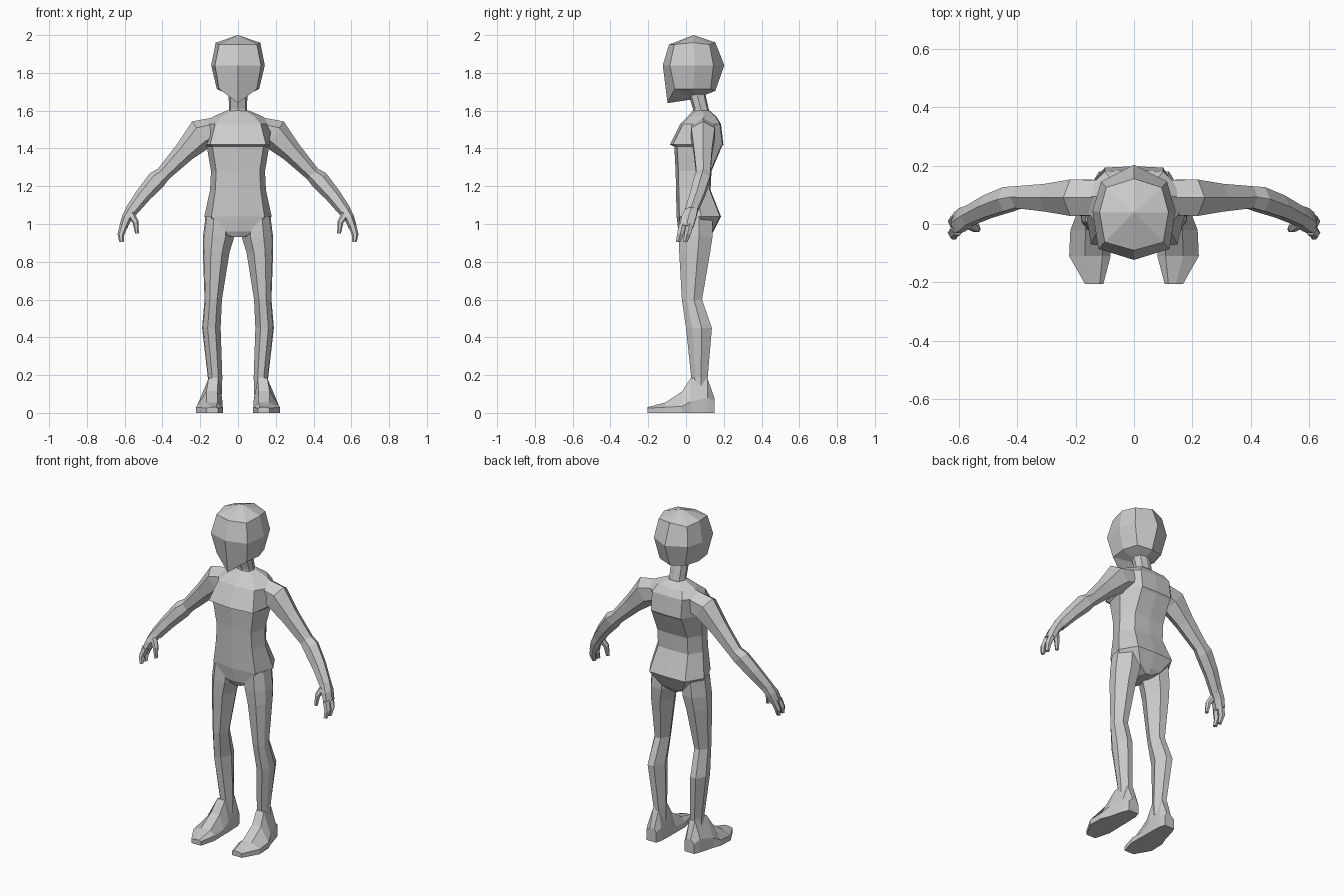
import bpy, bmesh, math
from mathutils import Vector


def loft(name, rings, start=None, end=None, mirror=False):
    """Skin a row of equal-sized point rings; ends close to a point or a flat cap."""
    bm = bmesh.new()
    loops = [[bm.verts.new(p) for p in r] for r in rings]
    n = len(loops[0])
    for a, b in zip(loops, loops[1:]):
        for i in range(n):
            j = (i + 1) % n
            bm.faces.new((a[i], a[j], b[j], b[i]))
    for ring, tip in ((loops[0], start), (loops[-1], end)):
        if tip:
            v = bm.verts.new(tip)
            for i in range(n):
                bm.faces.new((ring[i], ring[(i + 1) % n], v))
        else:
            bm.faces.new(ring)
    bmesh.ops.recalc_face_normals(bm, faces=bm.faces)
    me = bpy.data.meshes.new(name)
    bm.to_mesh(me)
    bm.free()
    ob = bpy.data.objects.new(name, me)
    bpy.context.collection.objects.link(ob)
    if mirror:
        ob.modifiers.new("mirror", 'MIRROR').use_mirror_merge = False
    return ob


def sym_ring(half):
    """Close a half outline (first and last points on x = 0) by reflection."""
    return half + [(-x, y, z) for x, y, z in half[-2:0:-1]]


def limb(name, path, sides=6):
    """Mirrored tube along (x, y, z, thickness radius, depth radius) stations."""
    pts = [Vector(p[:3]) for p in path]
    rings = []
    for k, (c, p) in enumerate(zip(pts, path)):
        t = pts[min(k + 1, len(pts) - 1)] - pts[max(k - 1, 0)]
        t.y = 0
        t.normalize()
        nrm = Vector((-t.z, 0, t.x))
        rings.append([c + nrm * p[3] * math.cos(a) + Vector((0, p[4] * math.sin(a), 0))
                      for a in (2 * math.pi * i / sides for i in range(sides))])
    return loft(name, rings, mirror=True)


# Torso: z, front y, back y, front corner x, side x, back corner x
torso = [
    (0.93, -0.03, 0.13, 0.03, 0.04, 0.02),
    (0.96, -0.04, 0.15, 0.09, 0.13, 0.07),
    (1.04, -0.05, 0.19, 0.14, 0.178, 0.12),
    (1.18, -0.053, 0.135, 0.12, 0.148, 0.10),
    (1.28, -0.055, 0.14, 0.115, 0.143, 0.10),
    (1.41, -0.062, 0.195, 0.135, 0.165, 0.10),
    (1.42, -0.085, 0.203, 0.148, 0.17, 0.10),
    (1.53, -0.03, 0.19, 0.12, 0.19, 0.10),
    (1.57, 0.01, 0.165, 0.085, 0.13, 0.08),
    (1.60, 0.035, 0.13, 0.035, 0.06, 0.035),
]
loft("torso", [sym_ring([(0, f, z), (wf, f + 0.015, z), (w, f * 0.45 + b * 0.55, z),
                         (wb, b - 0.01, z), (0, b - 0.005, z)])
               for z, f, b, wf, w, wb in torso])

# Neck
loft("neck", [sym_ring([(0, y - r, z), (w * 0.8, y - r * 0.7, z), (w, y, z),
                        (w * 0.7, y + r * 0.8, z), (0, y + r, z)])
              for z, y, w, r in ((1.55, 0.085, 0.055, 0.05), (1.61, 0.078, 0.048, 0.042),
                                 (1.70, 0.055, 0.05, 0.045))])

# Head: blocky sphere with a long front chin
loft("head", [
    sym_ring([(0, -0.098, 1.64), (0.10, -0.06, 1.715), (0.112, 0.04, 1.715),
              (0.085, 0.13, 1.715), (0, 0.155, 1.705)]),
    sym_ring([(0, -0.123, 1.84), (0.122, -0.085, 1.84), (0.142, 0.045, 1.84),
              (0.113, 0.145, 1.84), (0, 0.203, 1.84)]),
    sym_ring([(0, -0.09, 1.95), (0.10, -0.062, 1.95), (0.118, 0.04, 1.96),
              (0.095, 0.125, 1.95), (0, 0.155, 1.962)])],
    start=(0, 0.05, 1.662), end=(0, 0.04, 2.0))

# Legs: z, inner x, outer x, front y, back y
legs = [
    (1.04, 0.02, 0.172, -0.035, 0.14),
    (0.93, 0.02, 0.186, -0.038, 0.14),
    (0.85, 0.045, 0.186, -0.036, 0.128),
    (0.60, 0.085, 0.177, -0.022, 0.085),
    (0.45, 0.092, 0.19, 0.0, 0.137),
    (0.19, 0.083, 0.160, 0.027, 0.115),
    (0.10, 0.085, 0.160, 0.027, 0.115),
]
loft("leg", [[(a + (b - a) * u, f + (k - f) * v, z) for u, v in
              ((0.28, 0.04), (0.7, 0), (0.95, 0.25), (1, 0.6), (0.7, 1), (0.3, 0.97), (0, 0.5))]
             for z, a, b, f, k in legs], mirror=True)

# Feet: y, inner x, outer x, side wall height, top height
feet = [
    (-0.205, 0.105, 0.168, 0.025, 0.03),
    (-0.11, 0.08, 0.222, 0.03, 0.055),
    (-0.02, 0.082, 0.218, 0.035, 0.115),
    (0.025, 0.082, 0.20, 0.06, 0.185),
    (0.115, 0.085, 0.175, 0.08, 0.18),
    (0.15, 0.095, 0.16, 0.06, 0.08),
]
loft("foot", [[(a, y, 0), (b, y, 0), (b, y, h), (a + (b - a) * 0.62, y, t),
               (a + (b - a) * 0.2, y, t), (a, y, h)] for y, a, b, h, t in feet], mirror=True)

# Arms
limb("arm", [(0.12, 0.09, 1.495, 0.07, 0.07), (0.195, 0.09, 1.475, 0.083, 0.072),
             (0.285, 0.09, 1.38, 0.056, 0.055), (0.395, 0.092, 1.265, 0.040, 0.043),
             (0.43, 0.085, 1.235, 0.050, 0.048), (0.50, 0.06, 1.155, 0.042, 0.044),
             (0.565, 0.028, 1.07, 0.034, 0.038)])

# Hands: palm, two finger groups and thumb
limb("palm", [(0.562, 0.03, 1.075, 0.032, 0.038), (0.588, 0.015, 1.035, 0.027, 0.045),
              (0.607, 0.003, 0.985, 0.022, 0.042)])
for name, y in (("front_finger", -0.018), ("rear_finger", 0.02)):
    limb(name, [(0.604, y, 0.995, 0.021, 0.022), (0.620, y - 0.012, 0.945, 0.018, 0.02),
                (0.616, y - 0.024, 0.905, 0.012, 0.013)])
limb("thumb", [(0.570, 0.005, 1.055, 0.022, 0.022), (0.542, -0.012, 1.01, 0.016, 0.018),
               (0.535, -0.018, 0.95, 0.010, 0.011)])
